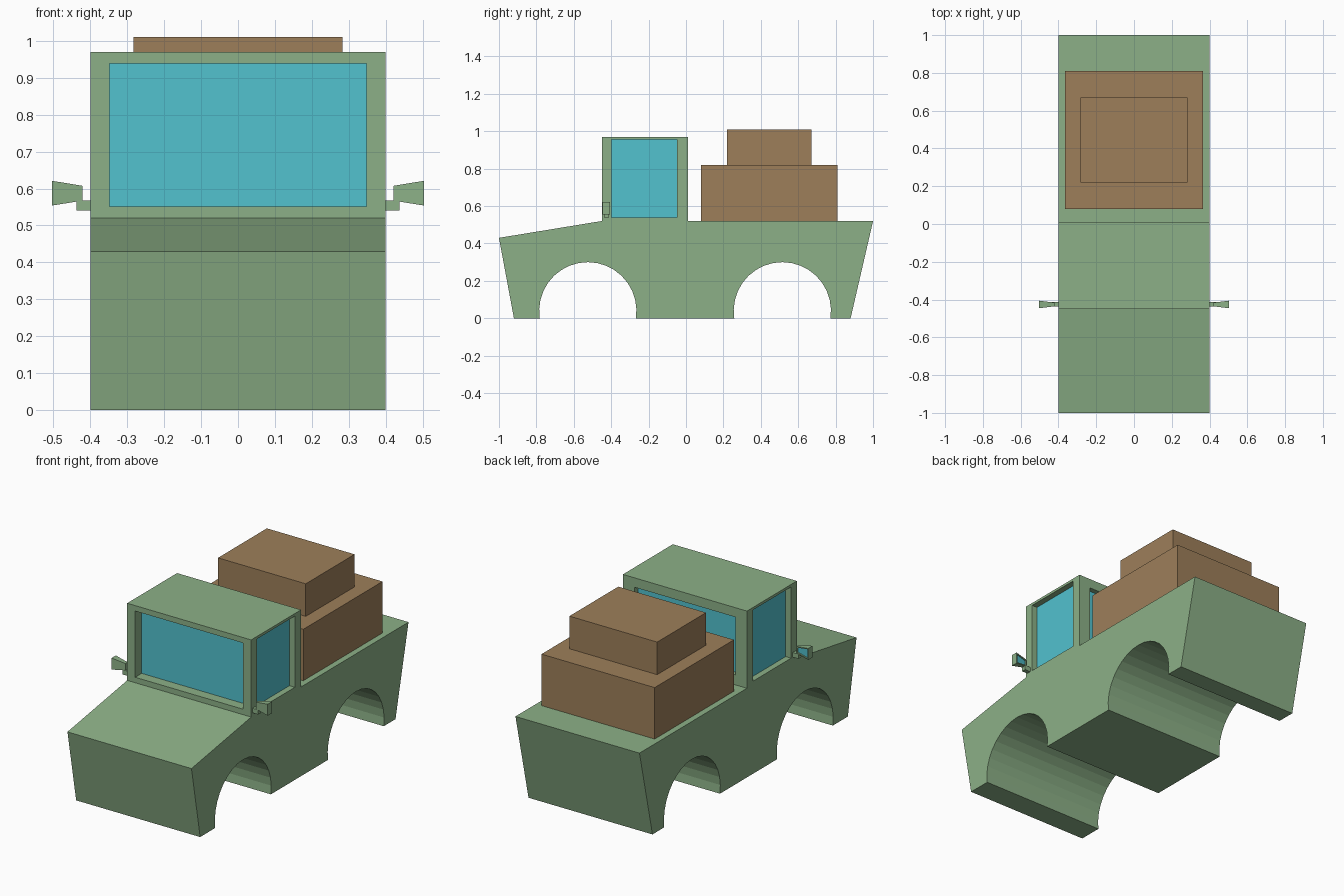
import bpy, bmesh, math
from mathutils import Vector

cube = bpy.data.objects.get("Cube")
if cube:
    bpy.data.objects.remove(cube, do_unlink=True)


def material(name, rgb):
    mat = bpy.data.materials.new(name)
    mat.use_nodes = True
    color = (*rgb, 1)
    mat.diffuse_color = color
    mat.node_tree.nodes["Principled BSDF"].inputs["Base Color"].default_value = color
    return mat


green = material("sage green", (0.262, 0.434, 0.242))
cyan = material("cyan glass", (0.084, 0.539, 0.623))
brown = material("crate brown", (0.337, 0.212, 0.102))


def finish(bm, name, *mats):
    mesh = bpy.data.meshes.new(name)
    bm.to_mesh(mesh)
    bm.free()
    obj = bpy.data.objects.new(name, mesh)
    for mat in mats:
        mesh.materials.append(mat)
    bpy.context.scene.collection.objects.link(obj)
    return obj


def box(low, high):
    bm = bmesh.new()
    bmesh.ops.create_cube(bm, size=1)
    for v in bm.verts:
        v.co = [h if c > 0 else l for c, l, h in zip(v.co, low, high)]
    return bm


def facing(bm, direction):
    bm.normal_update()
    return max(bm.faces, key=lambda f: f.normal.dot(direction))


def recess(bm, direction, low, high, depth):
    """Cut a rectangular sunk window, given its range sideways and in z."""
    direction = Vector(direction)
    side = 1 if direction.x else 0
    face = facing(bm, direction)
    bmesh.ops.inset_individual(bm, faces=[face], thickness=0.01)
    mid = face.calc_center_median()

    def place():
        for v in face.verts:
            v.co[side] = high[0] if v.co[side] > mid[side] else low[0]
            v.co.z = high[1] if v.co.z > mid.z else low[1]
    place()
    bmesh.ops.inset_individual(bm, faces=[face], thickness=0.01)
    place()
    bmesh.ops.translate(bm, verts=face.verts, vec=-direction * depth)
    face.material_index = 1


# Body: side profile with two wheel arches, extruded across the width
def arch(cy, cz=0.04, radius=0.26, steps=18):
    start = math.pi + math.asin(cz / radius)
    end = -math.asin(cz / radius)
    angles = [start + (end - start) * i / steps for i in range(steps + 1)]
    return [(cy + radius * math.cos(a), cz + radius * math.sin(a)) for a in angles]


profile = [(-0.92, 0)] + arch(-0.525) + arch(0.515)
profile += [(0.88, 0), (1, 0.52), (-0.45, 0.52), (-1, 0.43)]
bm = bmesh.new()
side_face = bm.faces.new([bm.verts.new((-0.4, y, z)) for y, z in profile])
extruded = bmesh.ops.extrude_face_region(bm, geom=[side_face])["geom"]
bmesh.ops.translate(bm, verts=[g for g in extruded if isinstance(g, bmesh.types.BMVert)],
                    vec=(0.8, 0, 0))
bmesh.ops.recalc_face_normals(bm, faces=bm.faces)
finish(bm, "body", green)

# Cab with sunk windows on all four sides
bm = box((-0.4, -0.45, 0.52), (0.4, 0.01, 0.97))
recess(bm, (0, -1, 0), (-0.348, 0.552), (0.348, 0.938), 0.06)
recess(bm, (0, 1, 0), (-0.325, 0.578), (0.325, 0.915), 0.03)
for s in (-1, 1):
    recess(bm, (s, 0, 0), (-0.397, 0.54), (-0.047, 0.955), 0.035)
finish(bm, "cab", green, cyan)

# Stacked crates on the bed
finish(box((-0.365, 0.08, 0.52), (0.365, 0.81, 0.82)), "lower_crate", brown)
finish(box((-0.283, 0.22, 0.82), (0.283, 0.67, 1.01)), "upper_crate", brown)

# Side mirrors: bracket and flared head with glass facing back
for s, label in ((1, "left"), (-1, "right")):
    inner, outer = sorted((s * 0.395, s * 0.437))
    finish(box((inner, -0.438, 0.54), (outer, -0.412, 0.567)), label + "_mirror_bracket", green)

    inner, outer = sorted((s * 0.421, s * 0.504))
    bm = box((inner, -0.446, 0.554), (outer, -0.406, 0.621))
    center = Vector((0, -0.426, 0.587))
    for v in bm.verts:
        if abs(v.co.x) < 0.45:
            v.co.y = center.y + (v.co.y - center.y) * 0.5
            v.co.z = center.z + (v.co.z - center.z) * 0.6
    glass = facing(bm, Vector((0, 1, 0)))
    bmesh.ops.inset_individual(bm, faces=[glass], thickness=0.009)
    bmesh.ops.inset_individual(bm, faces=[glass], thickness=0.001, depth=-0.006)
    glass.material_index = 1
    finish(bm, label + "_mirror_head", green, cyan)
